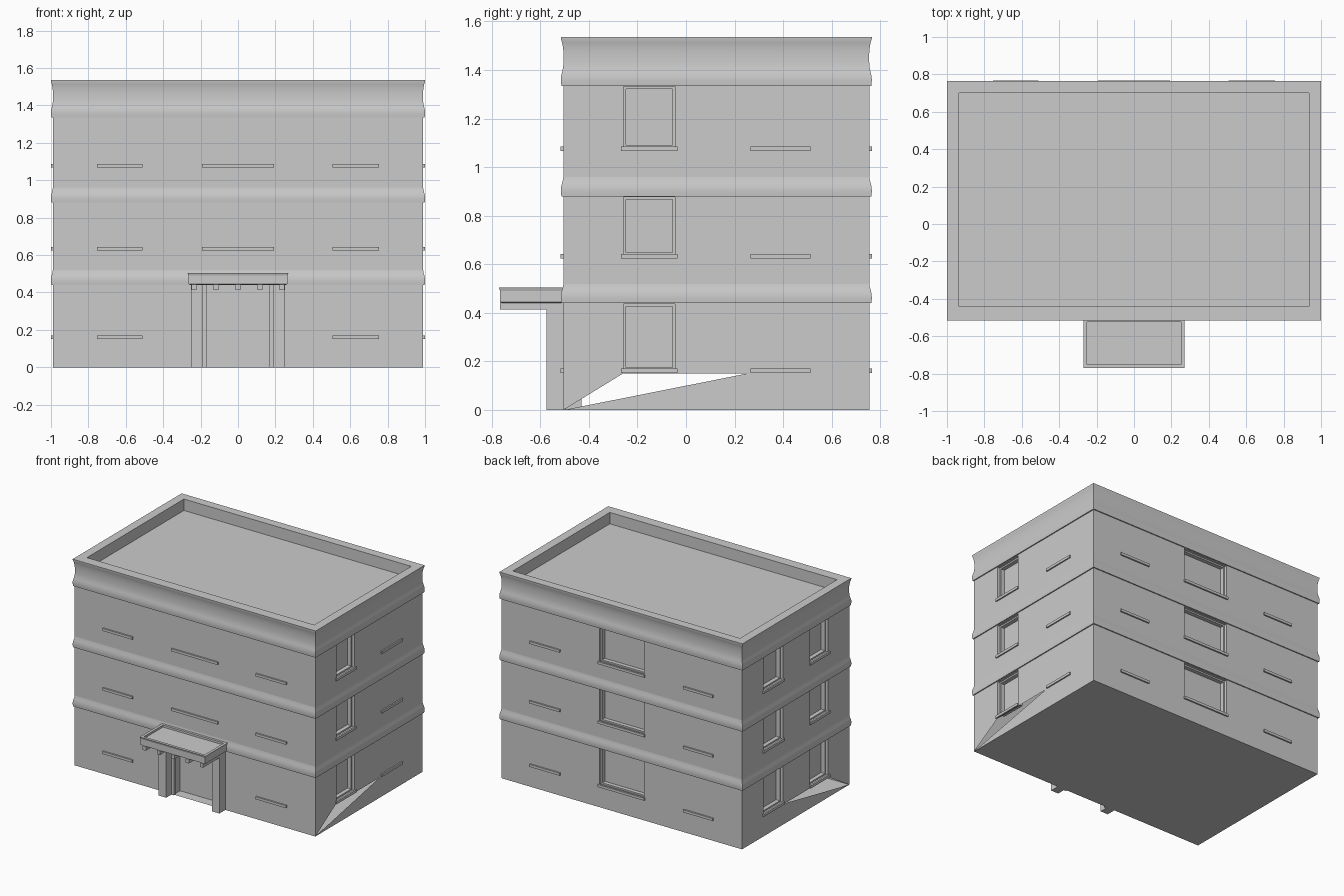
import bpy, bmesh
from mathutils import Vector

if "Cube" in bpy.data.objects:
    bpy.data.objects.remove(bpy.data.objects["Cube"])

HX, Y0, Y1 = 0.99, -0.505, 0.755          # wall planes
TOP = 1.335
FLOORS = [(0.165, 0.437), (0.637, 0.877), (1.08, 1.332)]   # window bottom / top


def finish(name, bm, smooth=False):
    me = bpy.data.meshes.new(name)
    bm.to_mesh(me)
    bm.free()
    ob = bpy.data.objects.new(name, me)
    bpy.context.collection.objects.link(ob)
    if smooth:
        bpy.context.view_layer.objects.active = ob
        ob.select_set(True)
        bpy.ops.object.shade_smooth_by_angle(angle=0.6)
        ob.select_set(False)
    return ob


def face(bm, pts, toward):
    f = bm.faces.new([bm.verts.new(p) for p in pts])
    f.normal_update()
    if f.normal.dot(toward) < 0:
        f.normal_flip()


def box(bm, x0, x1, y0, y1, z0, z1):
    vs = bmesh.ops.create_cube(bm, size=1)['verts']
    for v in vs:
        v.co = ((x0 + x1) / 2 + v.co.x * (x1 - x0),
                (y0 + y1) / 2 + v.co.y * (y1 - y0),
                (z0 + z1) / 2 + v.co.z * (z1 - z0))


def loft(bm, rings, cap=False):
    """Rectangular rings (x0, x1, y0, y1, z) joined from first to last."""
    loops = [[bm.verts.new(p) for p in ((a, c, z), (b, c, z), (b, d, z), (a, d, z))]
             for a, b, c, d, z in rings]
    for lo, hi in zip(loops, loops[1:]):
        for i in range(4):
            j = (i + 1) % 4
            bm.faces.new((lo[i], lo[j], hi[j], hi[i]))
    if cap:
        bm.faces.new(loops[-1])


def rect(off, z):
    return (-HX - off, HX + off, Y0 - off, Y1 + off, z)


# Each side maps (along wall, height, depth inward) to a point
SIDES = {
    'front': (lambda u, z, d: Vector((u, Y0 + d, z)), Vector((0, -1, 0))),
    'back': (lambda u, z, d: Vector((u, Y1 - d, z)), Vector((0, 1, 0))),
    'right': (lambda u, z, d: Vector((HX - d, u, z)), Vector((1, 0, 0))),
    'left': (lambda u, z, d: Vector((-HX + d, u, z)), Vector((-1, 0, 0))),
}


def recess(bm, P, out, hole, steps):
    """Stepped reveal with a closing pane; steps are (inset, depth)."""
    a, b, c, d = hole
    mid = P((a + b) / 2, (c + d) / 2, 0)
    rings = [[P(a + i, c + i, k), P(b - i, c + i, k), P(b - i, d - i, k), P(a + i, d - i, k)]
             for i, k in steps]
    for r, s in zip(rings, rings[1:]):
        for i in range(4):
            j = (i + 1) % 4
            pts = (r[i], r[j], s[j], s[i])
            face(bm, pts, mid + out * 0.2 - sum(pts, Vector()) / 4)
    face(bm, rings[-1], out)


def wall(name, u0, u1, z0, holes, extra=()):
    P, out = SIDES[name]
    bm = bmesh.new()
    us = sorted({u0, u1, *[v for h in holes for v in h[:2]]})
    zs = sorted({z0, TOP, *[v for h in holes for v in h[2:] if v > z0]})
    for a, b in zip(us, us[1:]):
        for c, d in zip(zs, zs[1:]):
            m, n = (a + b) / 2, (c + d) / 2
            if not any(h[0] < m < h[1] and h[2] < n < h[3] for h in holes):
                face(bm, [P(a, c, 0), P(b, c, 0), P(b, d, 0), P(a, d, 0)], out)
    for poly in extra:
        face(bm, [P(u, z, 0) for u, z in poly], out)
    for h in holes:
        door = h[2] <= 0
        recess(bm, P, out, h, [(0, 0), (0, 0.075)] if door else
               [(0, 0), (0, 0.02), (0.011, 0.02), (0.011, 0.05)])
    bmesh.ops.remove_doubles(bm, verts=bm.verts, dist=1e-5)
    finish(name + '_wall', bm)


def windows(*spans):
    return [(a, b, lo, hi) for a, b in spans for lo, hi in FLOORS]


# Walls: the front and right far windows are walled up, only sills remain
near, far, mid = (-0.257, -0.045), (0.272, 0.505), (-0.185, 0.185)
gap = [[(Y0, 0), (Y1, 0), (Y1, 0.15), (0.25, 0.15)], [(Y0, 0), (-0.26, 0.15), (Y0, 0.15)]]
wall('front', -HX, HX, 0, [(-0.175, 0.175, 0, 0.44)])
wall('back', -HX, HX, 0, windows(mid))
wall('right', Y0, Y1, 0.15, windows(near), gap)
wall('left', Y0, Y1, 0.15, windows(near, far), gap)

# Ground slab
bm = bmesh.new()
face(bm, [(-HX, Y0, 0), (HX, Y0, 0), (HX, Y1, 0), (-HX, Y1, 0)], Vector((0, 0, -1)))
finish('base', bm)

# Window sills
bm = bmesh.new()
for f, (lo, _) in enumerate(FLOORS):
    z0, z1 = lo - 0.013, lo + 0.006
    for a, b in ((-0.755, -0.51), (-0.192, 0.192), (0.505, 0.755)):
        if not (f == 0 and a == -0.192):
            box(bm, a, b, Y0 - 0.011, Y0 + 0.003, z0, z1)
        box(bm, a, b, Y1 - 0.003, Y1 + 0.011, z0, z1)
    for a, b in ((-0.268, -0.036), (0.265, 0.512)):
        for s in (-1, 1):
            x = sorted((s * (HX - 0.003), s * (HX + 0.01)))
            box(bm, *x, a, b, z0, z1)
finish('window_sills', bm)

# Floor bands
for i, z in enumerate((0.44, 0.88)):
    bm = bmesh.new()
    loft(bm, [rect(o, z + h) for o, h in ((0, 0), (0.008, 0), (0.01, 0.018), (0.0095, 0.035),
                                          (0.006, 0.052), (0.002, 0.066), (0, 0.08))])
    finish('floor_band_%d' % (i + 1), bm, True)

# Parapet with curved cornice and sunken roof
bm = bmesh.new()
prof = [(0, 0), (0.008, 0), (0.01, 0.02), (0.0095, 0.038), (0.005, 0.056), (0.001, 0.075),
        (-0.001, 0.1), (-0.001, 0.13), (0.001, 0.155), (0.005, 0.178), (0.01, 0.193), (0.01, 0.2)]
inner = (-0.935, 0.935, -0.44, 0.70)
loft(bm, [rect(o, TOP + h) for o, h in prof] + [(*inner, 1.535), (*inner, 1.45)], True)
finish('parapet_roof', bm, True)

# Entrance canopy with rim
bm = bmesh.new()
loft(bm, [(-0.255, 0.255, -0.755, Y0, 0.44), (-0.265, 0.265, -0.765, Y0, 0.445),
          (-0.265, 0.265, -0.765, Y0, 0.49), (-0.27, 0.27, -0.77, Y0, 0.505),
          (-0.25, 0.25, -0.75, -0.525, 0.505), (-0.25, 0.25, -0.75, -0.525, 0.49)], True)
face(bm, [(-0.255, -0.755, 0.44), (0.255, -0.755, 0.44), (0.255, Y0, 0.44), (-0.255, Y0, 0.44)],
     Vector((0, 0, -1)))
bmesh.ops.remove_doubles(bm, verts=bm.verts, dist=1e-5)
finish('entrance_canopy', bm)

# Canopy rafters
bm = bmesh.new()
for i in range(5):
    x = -0.236 + i * 0.118
    box(bm, x - 0.013, x + 0.013, -0.765, Y0, 0.413, 0.442)
finish('canopy_rafters', bm)

# Entrance pillars and door jambs
for s, side in ((-1, 'left'), (1, 'right')):
    bm = bmesh.new()
    box(bm, *sorted((s * 0.188, s * 0.25)), -0.575, Y0, 0, 0.44)
    finish(side + '_pillar', bm)
    bm = bmesh.new()
    box(bm, *sorted((s * 0.168, s * 0.19)), -0.515, -0.495, 0, 0.44)
    finish(side + '_door_jamb', bm)
